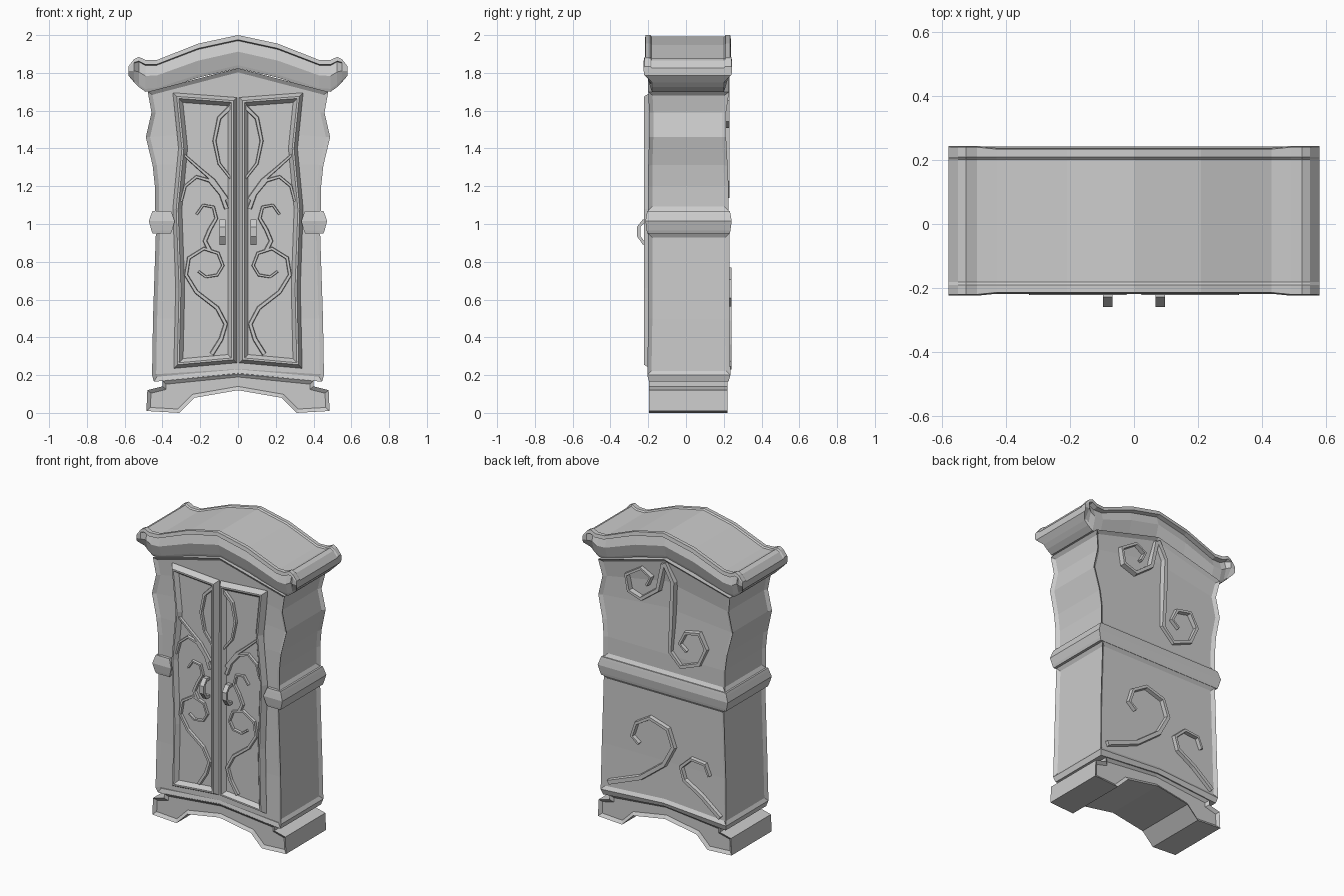
import bpy, bmesh
from mathutils import Vector

if "Cube" in bpy.data.objects:
    bpy.data.objects.remove(bpy.data.objects["Cube"])

grey = bpy.data.materials.new("plain_grey")
grey.use_nodes = True
COLOR = (0.6, 0.6, 0.6, 1)
grey.diffuse_color = COLOR
grey.node_tree.nodes["Principled BSDF"].inputs["Base Color"].default_value = COLOR


def finish(name, bm):
    mesh = bpy.data.meshes.new(name)
    bm.to_mesh(mesh)
    bm.free()
    mesh.materials.append(grey)
    obj = bpy.data.objects.new(name, mesh)
    bpy.context.collection.objects.link(obj)
    return obj


def loft(rings):
    """Join equal closed sections into a capped solid with outward normals."""
    bm = bmesh.new()
    rows = [[bm.verts.new(p) for p in ring] for ring in rings]
    n = len(rows[0])
    for a, b in zip(rows, rows[1:]):
        for i in range(n):
            j = (i + 1) % n
            bm.faces.new((a[i], a[j], b[j], b[i]))
    bm.faces.new(rows[0][::-1])
    bm.faces.new(rows[-1])
    bm.normal_update()
    rearmost = max(bm.faces, key=lambda f: f.calc_center_median().y)
    if rearmost.normal.y < 0:
        bmesh.ops.reverse_faces(bm, faces=bm.faces[:])
        bm.normal_update()
    return bm


def prism(outline, y0, y1):
    """Extrude an x, z outline from y0 to y1."""
    return loft([[(x, y, z) for x, z in outline] for y in (y0, y1)])


def mirrored(half):
    """Complete an outline whose first and last points lie on x = 0."""
    return half + [(-x, z) for x, z in half[-2:0:-1]]


def ribbon(name, pts, y_in, y_out, width=0.035, side=1):
    """Raised flat scroll with sloped edges, tapering to its end."""
    pts = [Vector((x * side, z)) for x, z in pts]
    rings = []
    for i, p in enumerate(pts):
        d = (pts[min(i + 1, len(pts) - 1)] - pts[max(i - 1, 0)]).normalized()
        n = Vector((-d.y, d.x)) * width / 2 * (1 - 0.45 * i / (len(pts) - 1))
        ring = [(p + n * k, y) for k, y in ((-1, y_in), (1, y_in), (0.6, y_out), (-0.6, y_out))]
        rings.append([(q.x, y, q.y) for q, y in ring])
    finish(name, loft(rings))


# Base with arched underside and framed faces
base = prism(mirrored([(0, 0.21), (0.4, 0.17), (0.4, 0.14), (0.48, 0.12), (0.485, 0.01),
                       (0.31, 0), (0.23, 0.08), (0, 0.12)]), -0.195, 0.22)
caps = [f for f in base.faces if abs(f.normal.y) > 0.9]
bmesh.ops.inset_individual(base, faces=caps, thickness=0.02, depth=-0.015, use_even_offset=True)
finish("base", base)

# Body: height, half width, front, back, lift of the middle
levels = [(0.165, 0.445, -0.195, 0.225, 0.04), (0.2, 0.455, -0.205, 0.235, 0.03),
          (0.5, 0.45, -0.2, 0.23, 0), (0.95, 0.435, -0.2, 0.23, 0),
          (1.07, 0.44, -0.2, 0.225, 0), (1.2, 0.44, -0.2, 0.225, 0),
          (1.31, 0.452, -0.2, 0.22, 0.01), (1.46, 0.488, -0.195, 0.212, 0.04),
          (1.59, 0.458, -0.195, 0.212, 0.08), (1.7, 0.478, -0.2, 0.228, 0.125)]
body = loft([[(-w, f, z), (0, f, z + m), (w, f, z), (w, b, z), (0, b, z + m), (-w, b, z)]
             for z, w, f, b, m in levels])
front = [f for f in body.faces if f.normal.y < -0.8]
back = [f for f in body.faces if f.normal.y > 0.8]
right = [f for f in body.faces if f.normal.x < -0.8]
left = [f for f in body.faces if f.normal.x > 0.8]


def inset_group(group, low, high):
    faces = [f for f in group if low < f.calc_center_median().z < high]
    bmesh.ops.inset_region(body, faces=faces, thickness=0.022, depth=-0.014,
                           use_even_offset=True)


inset_group(front, 0.2, 2)
for group in (back, left, right):
    inset_group(group, 0.21, 0.95)
    inset_group(group, 1.03, 2)
finish("cabinet_body", body)


# Waist band: two sides and the back
def band(name, x0, x1, y0, y1):
    rings = []
    for z, g in ((0.95, 0), (0.965, 0.006), (1.015, 0.02), (1.055, 0.006), (1.07, 0)):
        a, b, c, d = x0 - g, x1 + g, y0 - g / 2, y1 + g / 2
        rings.append([(a, c, z), (b, c, z), (b, d, z), (a, d, z)])
    finish(name, loft(rings))


band("waist_band_left", 0.355, 0.452, -0.205, 0.232)
band("waist_band_right", -0.452, -0.355, -0.205, 0.232)
band("waist_band_back", -0.44, 0.44, 0.18, 0.232)

# Arched cornice: x, top height, bottom height
half = [(0, 2, 1.825), (0.21, 1.955, 1.775), (0.43, 1.868, 1.705), (0.49, 1.868, 1.7),
        (0.525, 1.885, 1.725), (0.55, 1.873, 1.75), (0.58, 1.835, 1.785)]
stations = [(-x, t, b) for x, t, b in half[:0:-1]] + half
rings = []
for x, t, b in stations:
    end = abs(x) > 0.53
    rim = 0.234 if abs(x) > 0.45 else 0.228
    low = 0.225 if abs(x) > 0.57 else 0.19
    h = t - b
    rows = [(low, b), (low + 0.006, b + 0.09 * h), (rim if end else 0.216, b + 0.5 * h),
            (rim if end else 0.2, t - 0.17 * h), (rim, t - 0.14 * h), (rim - 0.004, t),
            (0.2, t), (0.192, t - 0.008)]
    rings.append([(x, 0.01 - y, z) for y, z in rows] + [(x, 0.01 + y, z) for y, z in rows[::-1]])
finish("cornice", loft(rings))

# Front decoration paths (x, z)
vines = {
    "stem": [(0.14, 0.31), (0.09, 0.39), (0.065, 0.47), (0.11, 0.555), (0.22, 0.64), (0.275, 0.73),
             (0.26, 0.82), (0.18, 0.87), (0.105, 0.845), (0.08, 0.78), (0.11, 0.73), (0.17, 0.72),
             (0.21, 0.75)],
    "hook": [(0.15, 0.86), (0.175, 0.91), (0.15, 0.97), (0.115, 1.03), (0.13, 1.09), (0.185, 1.1),
             (0.22, 1.05)],
    "leaf": [(0.06, 1.08), (0.09, 1.16), (0.15, 1.23), (0.22, 1.25), (0.28, 1.2), (0.3, 1.12)],
    "branch": [(0.06, 1.13), (0.13, 1.23), (0.2, 1.29), (0.29, 1.37)],
    "oval": [(0.03, 1.63), (0.1, 1.56), (0.125, 1.44), (0.1, 1.32), (0.03, 1.23)],
}

for side, label in ((1, "left"), (-1, "right")):
    # Door with raised bevelled frame
    outline = [(0.006, 0.265), (0.34, 0.235), (0.33, 0.66), (0.345, 1.08), (0.315, 1.4),
               (0.345, 1.695), (0.006, 1.67)]
    door = prism([(x * side, z) for x, z in outline], -0.16, -0.19)
    face = [f for f in door.faces if f.normal.y < -0.9]
    for thick, depth in ((0.018, 0.032), (0.01, 0), (0.02, -0.026)):
        bmesh.ops.inset_individual(door, faces=face, thickness=thick, depth=depth,
                                   use_even_offset=True)
    finish(label + "_door", door)

    for part, path in vines.items():
        ribbon(f"{label}_door_{part}", path, -0.185, -0.212, 0.03, side)

    # Pull handle
    rings = []
    for y, z, g in ((-0.19, 1.015, 0.008), (-0.225, 1.015, 0.01), (-0.25, 0.985, 0.012),
                    (-0.25, 0.935, 0.012), (-0.225, 0.9, 0.01), (-0.19, 0.9, 0.008)):
        up = 0 if 0.93 < z < 0.99 else (1 if z > 0.95 else -1)
        a, b = (g * 0.8, 0) if up == 0 else (g * 0.3, up * g)
        x = side * 0.082
        rings.append([(x - 0.015, y - a, z + b), (x + 0.015, y - a, z + b),
                      (x + 0.015, y + a, z - b), (x - 0.015, y + a, z - b)])
    finish(label + "_handle", loft(rings))

# Back scrolls
ribbon("back_scroll_low_left", [(0.4, 0.26), (0.17, 0.35), (0, 0.48), (-0.07, 0.61), (-0.03, 0.72),
                                (0.1, 0.76), (0.2, 0.7), (0.23, 0.61), (0.18, 0.57)], 0.2, 0.24, 0.045)
ribbon("back_scroll_low_right", [(-0.41, 0.24), (-0.27, 0.35), (-0.15, 0.42), (-0.125, 0.5),
                                 (-0.2, 0.57), (-0.3, 0.56), (-0.33, 0.49)], 0.2, 0.24, 0.04)
ribbon("back_scroll_top_right", [(0, 1.8), (-0.06, 1.69), (-0.05, 1.4), (-0.04, 1.23), (-0.12, 1.15),
                                 (-0.25, 1.2), (-0.3, 1.31), (-0.25, 1.4), (-0.15, 1.38),
                                 (-0.11, 1.3), (-0.16, 1.26)], 0.17, 0.23, 0.045)
ribbon("back_scroll_top_left", [(0.01, 1.79), (0.05, 1.61), (0.17, 1.52), (0.26, 1.55), (0.28, 1.65),
                                (0.17, 1.72), (0.1, 1.68), (0.13, 1.62)], 0.17, 0.23, 0.04)
